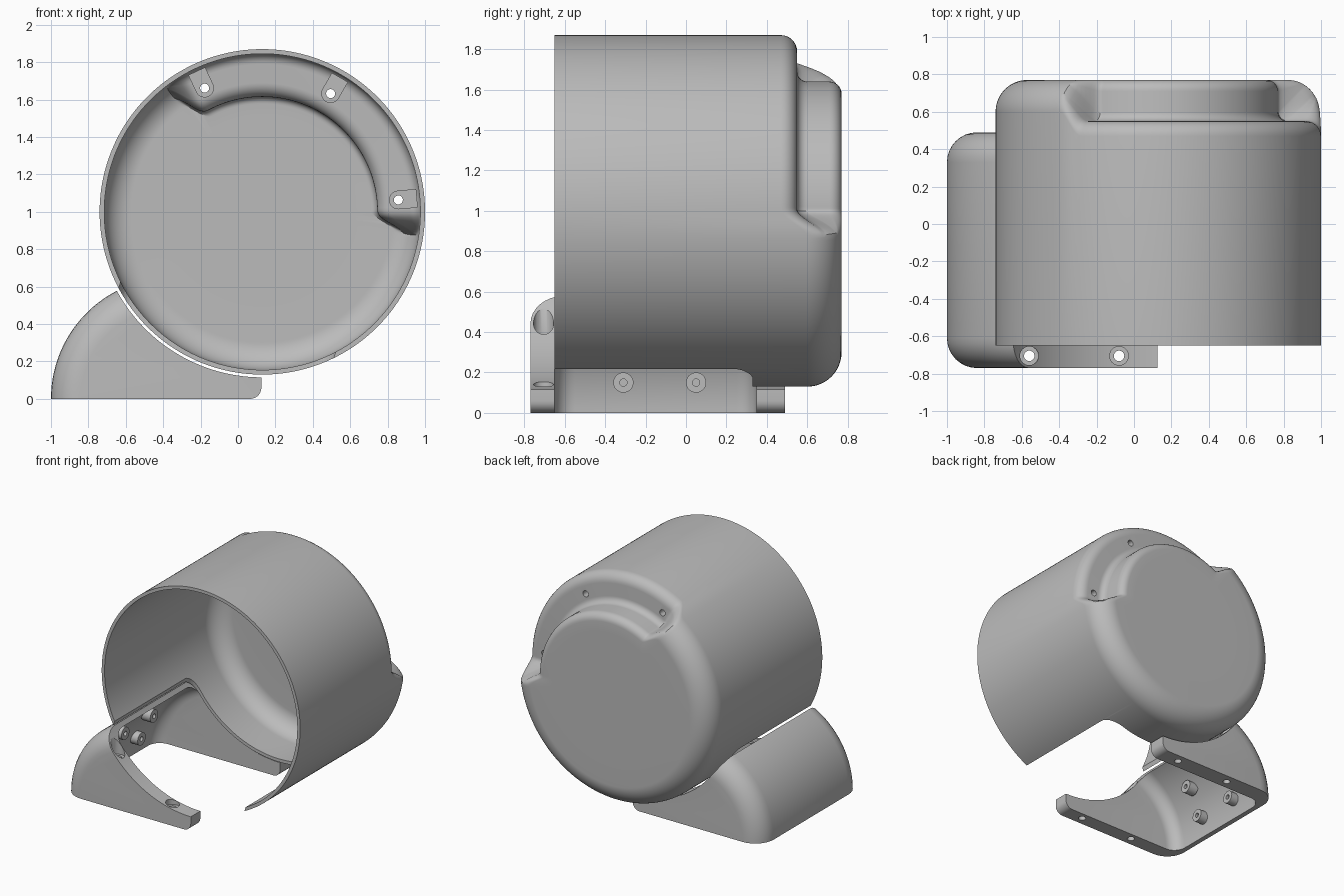
import bpy, bmesh
from math import sin, cos, pi, radians, degrees
from mathutils import Vector, Matrix

cube = bpy.data.objects.get("Cube")
if cube:
    bpy.data.objects.remove(cube)

grey = bpy.data.materials.new("plain_grey")
grey.use_nodes = True
grey.diffuse_color = (0.5, 0.5, 0.5, 1)
grey.node_tree.nodes["Principled BSDF"].inputs["Base Color"].default_value = (0.5, 0.5, 0.5, 1)

CX, CZ, R, WALL = 0.13, 1.0, 0.87, 0.025   # housing axis, radius, thickness
FRONT, BACK, LEDGE = -0.65, 0.77, 0.55


def make(name, verts, faces, fix=True):
    mesh = bpy.data.meshes.new(name)
    mesh.from_pydata(verts, [], faces)
    if fix:
        bm = bmesh.new()
        bm.from_mesh(mesh)
        bmesh.ops.recalc_face_normals(bm, faces=bm.faces)
        bm.to_mesh(mesh)
        bm.free()
    mesh.materials.append(grey)
    ob = bpy.data.objects.new(name, mesh)
    bpy.context.collection.objects.link(ob)
    return ob


def loft(name, rings):
    """Closed solid through rings with equal point counts."""
    n = len(rings[0])
    verts = [p for ring in rings for p in ring]
    faces = [(k * n + i, k * n + (i + 1) % n, (k + 1) * n + (i + 1) % n, (k + 1) * n + i)
             for k in range(len(rings) - 1) for i in range(n)]
    faces += [tuple(range(n)), tuple(range(len(verts) - n, len(verts)))]
    return make(name, verts, faces)


def prism(name, pts, y0, y1):
    return loft(name, [[(x, y, z) for x, z in pts] for y in (y0, y1)])


def rod(name, centre, axis, radius, length, sides=32):
    rot = Vector(axis).to_track_quat('Z', 'Y').to_matrix().to_4x4()
    m = Matrix.Translation(centre) @ rot
    return loft(name, [[m @ Vector((radius * cos(2 * pi * i / sides), radius * sin(2 * pi * i / sides), h))
                        for i in range(sides)] for h in (-length / 2, length / 2)])


def apply(ob, mod):
    bpy.context.view_layer.objects.active = ob
    bpy.ops.object.modifier_apply(modifier=mod.name)


def boolean(ob, other, op='DIFFERENCE'):
    mod = ob.modifiers.new("cut", 'BOOLEAN')
    mod.operation, mod.object, mod.solver = op, other, 'EXACT'
    apply(ob, mod)
    bpy.data.objects.remove(other)


def arc(cx, cy, r, a0, a1, n):
    return [(cx + r * cos(radians(a0 + (a1 - a0) * i / (n - 1))),
             cy + r * sin(radians(a0 + (a1 - a0) * i / (n - 1)))) for i in range(n)]


def polar(r, deg):
    return CX + r * cos(radians(deg)), CZ + r * sin(radians(deg))


# Housing: (radius, y) profiles, plain and recessed, blended around the axis
plain = [(R, FRONT)] + arc(R - 0.17, BACK - 0.17, 0.17, 0, 90, 24) + [(0.5, BACK)]
recess = ([(R, FRONT)] + arc(R - 0.08, LEDGE - 0.08, 0.08, 0, 90, 8)
          + arc(0.69, LEDGE + 0.05, 0.05, 270, 180, 8)
          + arc(0.58, BACK - 0.06, 0.06, 0, 90, 8) + [(0.5, BACK)])


def weight(deg):
    d = abs((deg - 59.5 + 180) % 360 - 180)
    t = min(max((68 - d) / 9, 0), 1)
    return t * t * (3 - 2 * t)


SEG = 360
verts = []
for (r0, y0), (r1, y1) in zip(plain, recess):
    for i in range(SEG):
        w = weight(i)
        x, z = polar(r0 + (r1 - r0) * w, i)
        verts.append((x, y0 + (y1 - y0) * w, z))
faces = [(k * SEG + i, (k + 1) * SEG + i, (k + 1) * SEG + (i + 1) % SEG, k * SEG + (i + 1) % SEG)
         for k in range(len(plain) - 1) for i in range(SEG)]
faces.append(tuple(reversed(range(len(verts) - SEG, len(verts)))))
housing = make("housing", verts, faces, fix=False)
solid = housing.modifiers.new("wall", 'SOLIDIFY')
solid.thickness, solid.offset = WALL, -1
apply(housing, solid)

# Opening in the lower front of the housing wall
u = Vector((cos(radians(252)), 0, sin(radians(252))))
t = Vector((-u.z, 0, u.x))
half = R * sin(radians(44))
outline = ([(-half, -1), (half, -1)] + arc(half - 0.1, 0.23, 0.1, 0, 90, 8)
           + arc(0.1 - half, 0.23, 0.1, 90, 180, 8))
axis = Vector((CX, 0, CZ))
boolean(housing, loft("opening_cutter", [[axis + u * d + t * s + Vector((0, y, 0)) for s, y in outline]
                                         for d in (0.3, 1.2)]))

# Screw pads inside the recess, with holes through the ledge
pads = []
for deg in (115, 60, 5):
    x, z = polar(0.73, deg)
    ex, ez = polar(0.83, deg)
    sx, sz = -0.05 * sin(radians(deg)), 0.05 * cos(radians(deg))
    pts = arc(x, z, 0.05, deg + 90, deg + 270, 16) + [(ex - sx, ez - sz), (ex + sx, ez + sz)]
    pad = prism("screw_pad", pts, 0.47, LEDGE - 0.02)
    for target in (pad, housing):
        boolean(target, rod("hole_cutter", (x, LEDGE, z), (0, 1, 0), 0.024, 0.4))
    pads.append(pad)


# Base hood: quarter-round profile lofted along y with rounded ends
HX, HR = -0.35, 0.65


def ends(y0, y1, fillet, n=9):
    steps = [(fillet * (1 - cos(pi / 2 * i / (n - 1))), fillet * (1 - sin(pi / 2 * i / (n - 1))))
             for i in range(n)]
    return [(y0 + a, b) for a, b in steps] + [(y1 - a, b) for a, b in reversed(steps)]


def hood_ring(y, inset):
    pts = arc(HX, 0, HR - inset, 180, 90, 40) + [(0.125, HR - inset)]
    pts += arc(0.065, 0.06, 0.06, 0, -90, 8)
    return [(x, y, z) for x, z in pts]


def cavity_ring(y, inset):
    r = HR - 0.04 - inset
    pts = arc(HX, 0, r, 180, 90, 40) + [(0.4, r), (0.4, -0.1), (HX - r, -0.1)]
    return [(x, y, z) for x, z in pts]


base = loft("base_hood", [hood_ring(y, i) for y, i in ends(-0.77, 0.49, 0.16)])
boolean(base, loft("cavity_cutter", [cavity_ring(y, i) for y, i in ends(-0.65, 0.35, 0.1)]))
boolean(base, rod("saddle_cutter", (CX, 0, CZ), (0, 1, 0), R + 0.015, 3, 256))

# Vertical screw holes and counterbores in both arms
for y in (-0.705, 0.42):
    for x, floor in ((-0.08, 0.11), (-0.56, 0.38)):
        boolean(base, rod("screw_cutter", (x, y, 0.3), (0, 0, 1), 0.028, 1))
        boolean(base, rod("bore_cutter", (x, y, floor + 0.3), (0, 0, 1), 0.05, 0.6))

# Screw bosses on the inner curved wall of the hood
bosses = []
for y in (-0.31, 0.05):
    for x, z in ((-0.92, 0.15), (-0.81, 0.36)):
        boss = rod("wall_boss", (x, y, z), (1, 0, 0), 0.05, 0.08)
        boolean(boss, rod("boss_cutter", (x + 0.04, y, z), (1, 0, 0), 0.018, 0.1))
        bosses.append(boss)

# Smooth shading with sharp edges kept
bpy.ops.object.select_all(action='DESELECT')
for ob in [housing, base] + pads + bosses:
    ob.select_set(True)
bpy.context.view_layer.objects.active = housing
bpy.ops.object.shade_smooth_by_angle(angle=radians(35))
